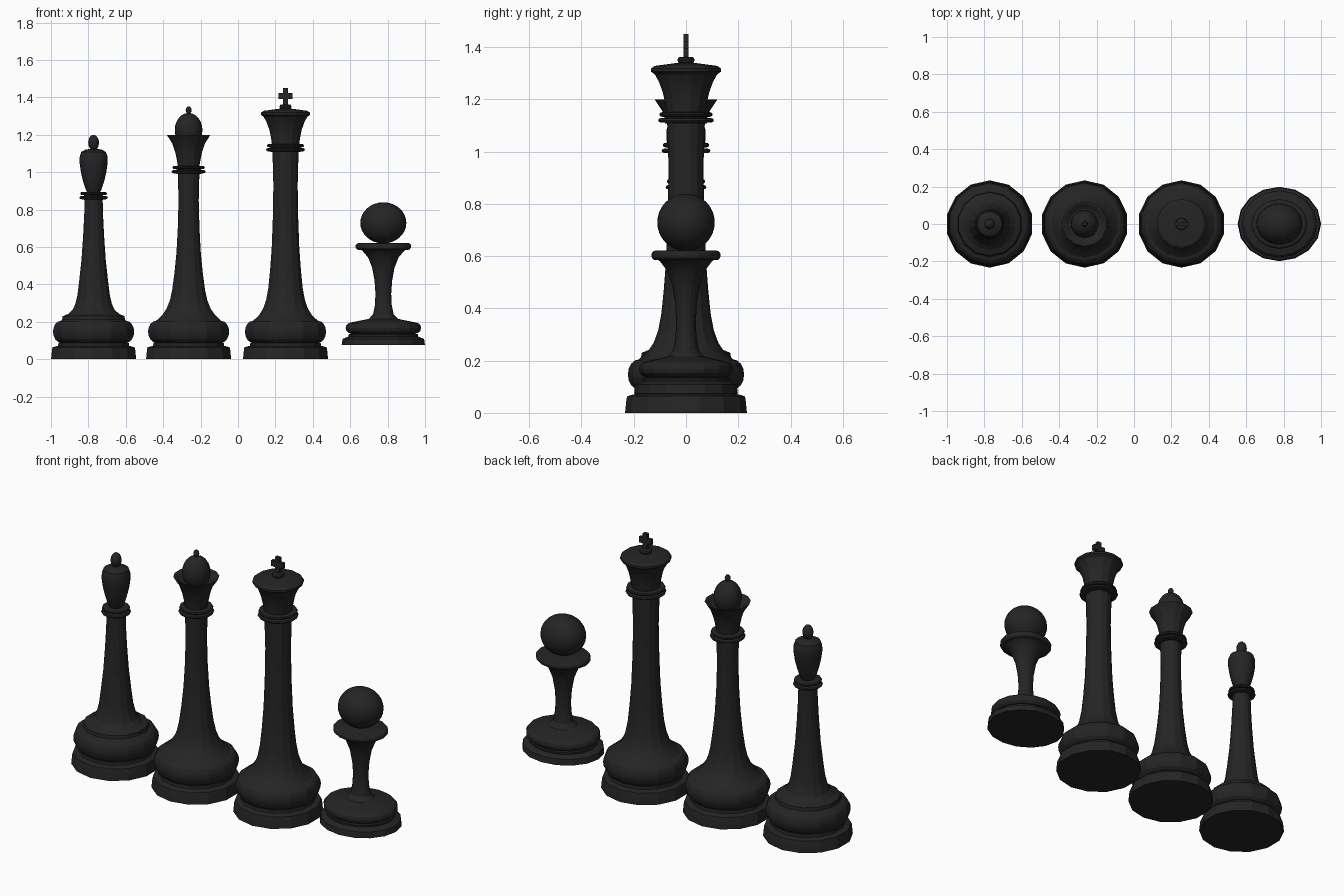
import bpy, bmesh, math

if "Cube" in bpy.data.objects:
    bpy.data.objects.remove(bpy.data.objects["Cube"])

black = bpy.data.materials.new("ebony_black")
black.diffuse_color = (0.018, 0.018, 0.018, 1)
black.use_nodes = True
black.node_tree.nodes["Principled BSDF"].inputs["Base Color"].default_value = black.diffuse_color


def finish(name, bm, angle=20):
    bmesh.ops.recalc_face_normals(bm, faces=bm.faces)
    me = bpy.data.meshes.new(name)
    bm.to_mesh(me)
    bm.free()
    me.materials.append(black)
    ob = bpy.data.objects.new(name, me)
    bpy.context.collection.objects.link(ob)
    bpy.ops.object.select_all(action='DESELECT')
    ob.select_set(True)
    bpy.context.view_layer.objects.active = ob
    bpy.ops.object.shade_smooth_by_angle(angle=math.radians(angle))
    return ob


def lathe(name, x, profile, n=14, sy=1.0):
    """Turn a (half width seen from the front, height) profile about a vertical axis."""
    k = 1 if n % 4 == 0 else 1 / math.cos(math.pi / n)
    bm = bmesh.new()
    rings = []
    for r, z in profile:
        rings.append([bm.verts.new((x + r * k * math.cos(math.pi / 2 + math.tau * i / n),
                                    r * k * sy * math.sin(math.pi / 2 + math.tau * i / n), z))
                      for i in range(n)])
    for a, b in zip(rings, rings[1:]):
        for i in range(n):
            j = (i + 1) % n
            bm.faces.new((a[i], a[j], b[j], b[i]))
    bm.faces.new(rings[0])
    bm.faces.new(rings[-1])
    return finish(name, bm)


def ellipsoid(name, x, z, rx, ry, rz, seg=24):
    bm = bmesh.new()
    bmesh.ops.create_uvsphere(bm, u_segments=seg, v_segments=seg // 2, radius=1)
    for v in bm.verts:
        v.co = (x + v.co.x * rx, v.co.y * ry, z + v.co.z * rz)
    return finish(name, bm, 30)


def box(name, x, z, sx, sy, sz):
    bm = bmesh.new()
    bmesh.ops.create_cube(bm, size=1)
    for v in bm.verts:
        v.co = (x + v.co.x * sx, v.co.y * sy, z + v.co.z * sz)
    return finish(name, bm)


def bulge(r, z, w, h, steps=6):
    """Rounded rim: half ellipse around (r, z)."""
    return [(r + w * math.cos(t), z + h * math.sin(t))
            for t in (-math.pi / 2 + math.pi * i / steps for i in range(steps + 1))]


# shared foot: bevelled slab, groove and round moulding
FOOT = ([(0.2275, 0), (0.222, 0.055), (0.219, 0.064), (0.19, 0.072), (0.188, 0.088)]
        + bulge(0.175, 0.147, 0.042, 0.058, 8))


def collar(name, x, r, z):
    lathe(name + "_lower_ring", x, bulge(r - 0.012, z, 0.012, 0.009, 4))
    lathe(name + "_neck", x, [(r - 0.025, z - 0.012), (r - 0.025, z + 0.03)])
    lathe(name + "_upper_ring", x, bulge(r - 0.016, z + 0.022, 0.012, 0.009, 4))


# bishop
bx = -0.772
lathe("bishop_body", bx, FOOT + [
    (0.168, 0.212), (0.165, 0.23), (0.135, 0.243), (0.112, 0.265), (0.098, 0.295),
    (0.087, 0.34), (0.077, 0.42), (0.065, 0.53), (0.056, 0.66), (0.05, 0.78), (0.048, 0.88)])
collar("bishop_collar", bx, 0.076, 0.864)
lathe("bishop_head", bx, [
    (0.03, 0.885), (0.043, 0.91), (0.056, 0.95), (0.068, 1.0), (0.075, 1.05),
    (0.074, 1.085), (0.066, 1.108), (0.045, 1.12), (0.018, 1.125)], 20)
ellipsoid("bishop_finial", bx, 1.158, 0.029, 0.029, 0.042, 16)

# queen
qx = -0.264
lathe("queen_body", qx, FOOT + [
    (0.163, 0.215), (0.14, 0.238), (0.118, 0.27), (0.1, 0.315), (0.088, 0.37),
    (0.076, 0.46), (0.065, 0.57), (0.058, 0.7), (0.054, 0.85), (0.058, 1.01)])
collar("queen_collar", qx, 0.091, 1.003)
lathe("queen_crown", qx, [
    (0.056, 1.02), (0.062, 1.06), (0.071, 1.105), (0.088, 1.155), (0.117, 1.2),
    (0.108, 1.2), (0.08, 1.18), (0.04, 1.175)])
ellipsoid("queen_dome", qx, 1.225, 0.074, 0.074, 0.092)
ellipsoid("queen_finial", qx, 1.332, 0.016, 0.016, 0.02, 12)

# king
kx = 0.254
lathe("king_body", kx, FOOT + [
    (0.163, 0.215), (0.14, 0.238), (0.12, 0.27), (0.104, 0.315), (0.092, 0.38),
    (0.083, 0.47), (0.074, 0.59), (0.068, 0.75), (0.065, 0.93), (0.07, 1.12)])
collar("king_collar", kx, 0.104, 1.12)
lathe("king_crown", kx, [
    (0.072, 1.14), (0.077, 1.18), (0.086, 1.225), (0.1, 1.265), (0.116, 1.295),
    (0.13, 1.306), (0.13, 1.318), (0.118, 1.328), (0.03, 1.34)])
lathe("king_cross_base", kx, bulge(0.022, 1.35, 0.01, 0.013, 4))
box("king_cross_post", kx, 1.4, 0.027, 0.02, 0.1)
box("king_cross_bar", kx, 1.408, 0.076, 0.02, 0.032)

# pawn, slightly wider in x than in y
px, sq = 0.777, 0.89
lathe("pawn_body", px, [
    (0.223, 0.075), (0.218, 0.108), (0.185, 0.122), (0.187, 0.133)]
    + bulge(0.17, 0.167, 0.032, 0.03, 6) + [
    (0.12, 0.207), (0.078, 0.216), (0.055, 0.24), (0.045, 0.29), (0.042, 0.35),
    (0.047, 0.42), (0.06, 0.49), (0.082, 0.545), (0.112, 0.58), (0.125, 0.588)], 16, sq)
lathe("pawn_collar", px, bulge(0.133, 0.603, 0.016, 0.018, 6), 16, sq)
ellipsoid("pawn_head", px, 0.729, 0.123, 0.11, 0.11, 32)
